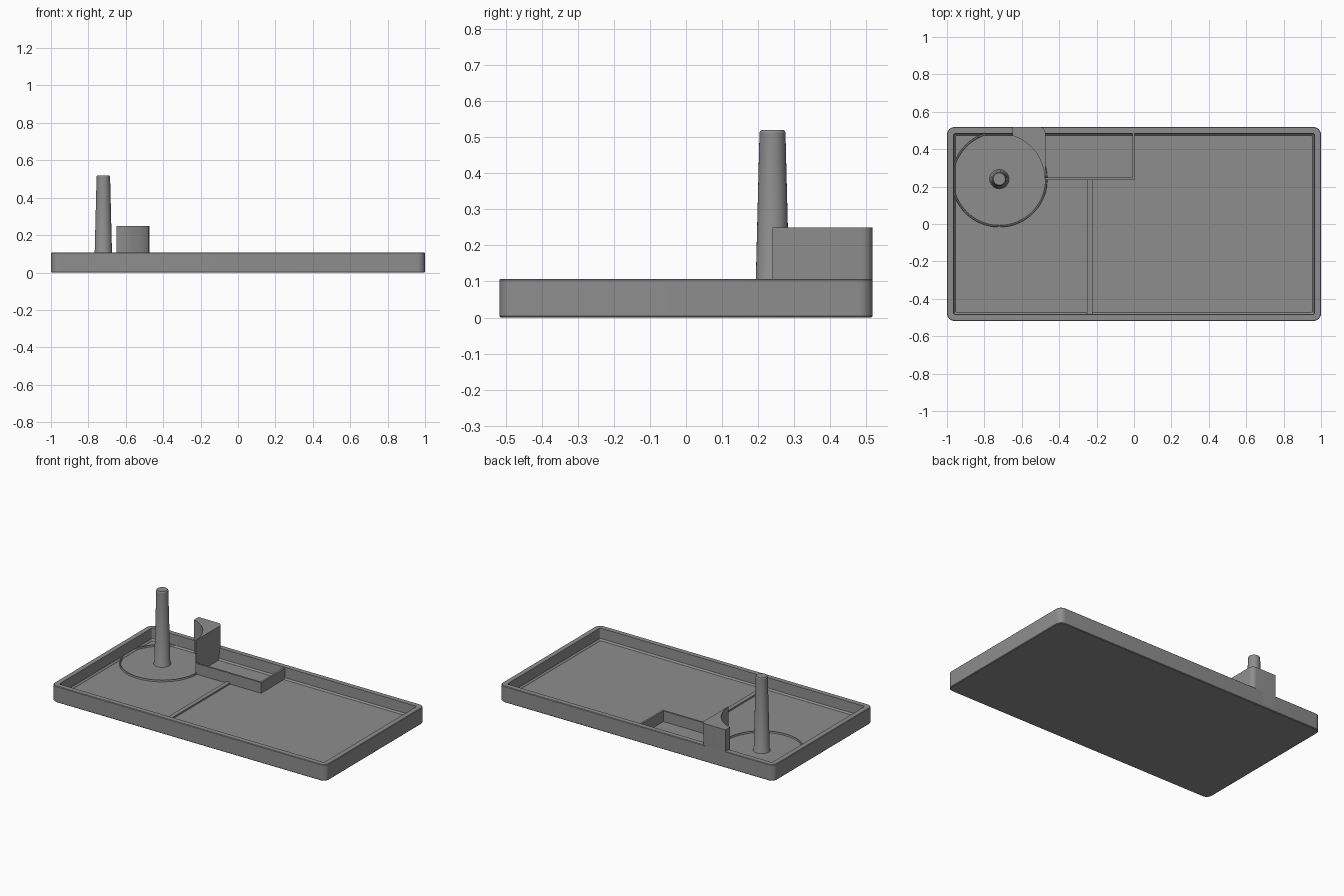
import bpy, bmesh, math

if "Cube" in bpy.data.objects:
    bpy.data.objects.remove(bpy.data.objects["Cube"])

grey = bpy.data.materials.new("mid_grey")
grey.diffuse_color = (0.27, 0.27, 0.27, 1)
grey.use_nodes = True
grey.node_tree.nodes["Principled BSDF"].inputs["Base Color"].default_value = grey.diffuse_color

FLOOR, RIM = 0.03, 0.107
CX, CY = -0.72, 0.24          # centre of the round area
HX, HY = 1.0, 0.518           # half size of the tray


def finish(name, bm, smooth=True):
    bmesh.ops.recalc_face_normals(bm, faces=bm.faces)
    me = bpy.data.meshes.new(name)
    bm.to_mesh(me)
    bm.free()
    ob = bpy.data.objects.new(name, me)
    bpy.context.collection.objects.link(ob)
    me.materials.append(grey)
    if smooth:
        bpy.ops.object.select_all(action='DESELECT')
        ob.select_set(True)
        bpy.context.view_layer.objects.active = ob
        bpy.ops.object.shade_smooth_by_angle(angle=math.radians(30))
    return ob


def arc(cx, cy, r, a0, a1, n):
    return [(cx + r * math.cos(math.radians(a0 + (a1 - a0) * i / n)),
             cy + r * math.sin(math.radians(a0 + (a1 - a0) * i / n))) for i in range(n + 1)]


def rounded_rect(hx, hy, r, n=8):
    pts = []
    for k, (sx, sy) in enumerate([(1, 1), (-1, 1), (-1, -1), (1, -1)]):
        pts += arc(sx * (hx - r), sy * (hy - r), r, 90 * k, 90 * k + 90, n)
    return pts


def loft(name, rings, closed=False):
    """Skin a stack of (outline, z); cap both ends unless the stack loops."""
    bm = bmesh.new()
    loops = [[bm.verts.new((x, y, z)) for x, y in pts] for pts, z in rings]
    pairs = list(zip(loops, loops[1:]))
    if closed:
        pairs.append((loops[-1], loops[0]))
    else:
        bm.faces.new(loops[0])
        bm.faces.new(loops[-1])
    for a, b in pairs:
        for i in range(len(a)):
            j = (i + 1) % len(a)
            bm.faces.new((a[i], a[j], b[j], b[i]))
    return finish(name, bm)


def circle(r, n=64):
    return arc(CX, CY, r, 0, 360, n)[:-1]


def box(name, x0, x1, y0, y1, z0, z1):
    pts = [(x0, y0), (x1, y0), (x1, y1), (x0, y1)]
    return loft(name, [(pts, z0), (pts, z1)])


# Shallow tray with rounded corners and a raised rim
loft("tray", [
    (rounded_rect(HX - 0.004, HY - 0.004, 0.036), 0),
    (rounded_rect(HX, HY, 0.04), 0.004),
    (rounded_rect(HX, HY, 0.04), RIM - 0.003),
    (rounded_rect(HX - 0.003, HY - 0.003, 0.037), RIM),
    (rounded_rect(HX - 0.035, HY - 0.035, 0.008), RIM),
    (rounded_rect(HX - 0.037, HY - 0.037, 0.008), FLOOR + 0.01),
    (rounded_rect(HX - 0.046, HY - 0.046, 0.006), FLOOR),
])

# Low ridge around the round area
loft("round_ridge", [
    (circle(0.258), FLOOR - 0.004), (circle(0.255), FLOOR + 0.01),
    (circle(0.249), FLOOR + 0.01), (circle(0.246), FLOOR - 0.004),
], closed=True)

# Tapered post with a small foot fillet and a chamfered tip
loft("post", [
    (circle(0.054, 32), FLOOR - 0.004), (circle(0.048, 32), FLOOR + 0.008),
    (circle(0.036, 32), 0.514), (circle(0.032, 32), 0.52),
])

# Straight low ridge dividing the floor
box("floor_ridge", -0.25, -0.222, -0.485, 0.24, FLOOR - 0.004, FLOOR + 0.01)

# Walls of the small compartment
T = 0.012
box("compartment_front", -0.476, 0.004, 0.236, 0.236 + T, FLOOR - 0.004, 0.1)
box("compartment_side", 0.004 - T, 0.004, 0.236, 0.49, FLOOR - 0.004, 0.1)

# Tall corner guard, hollowed by the curve of the round area
R = 0.242
a_end = math.degrees(math.acos(0.07 / R))
outline = [(-0.474, CY)]
outline += arc(-0.474 - 0.03, HY - 0.03, 0.03, 0, 90, 6)
outline += [(-0.65, HY)]
outline += arc(CX, CY, R, a_end, 0, 20)
loft("corner_guard", [(outline, FLOOR - 0.004), (outline, 0.25)])
